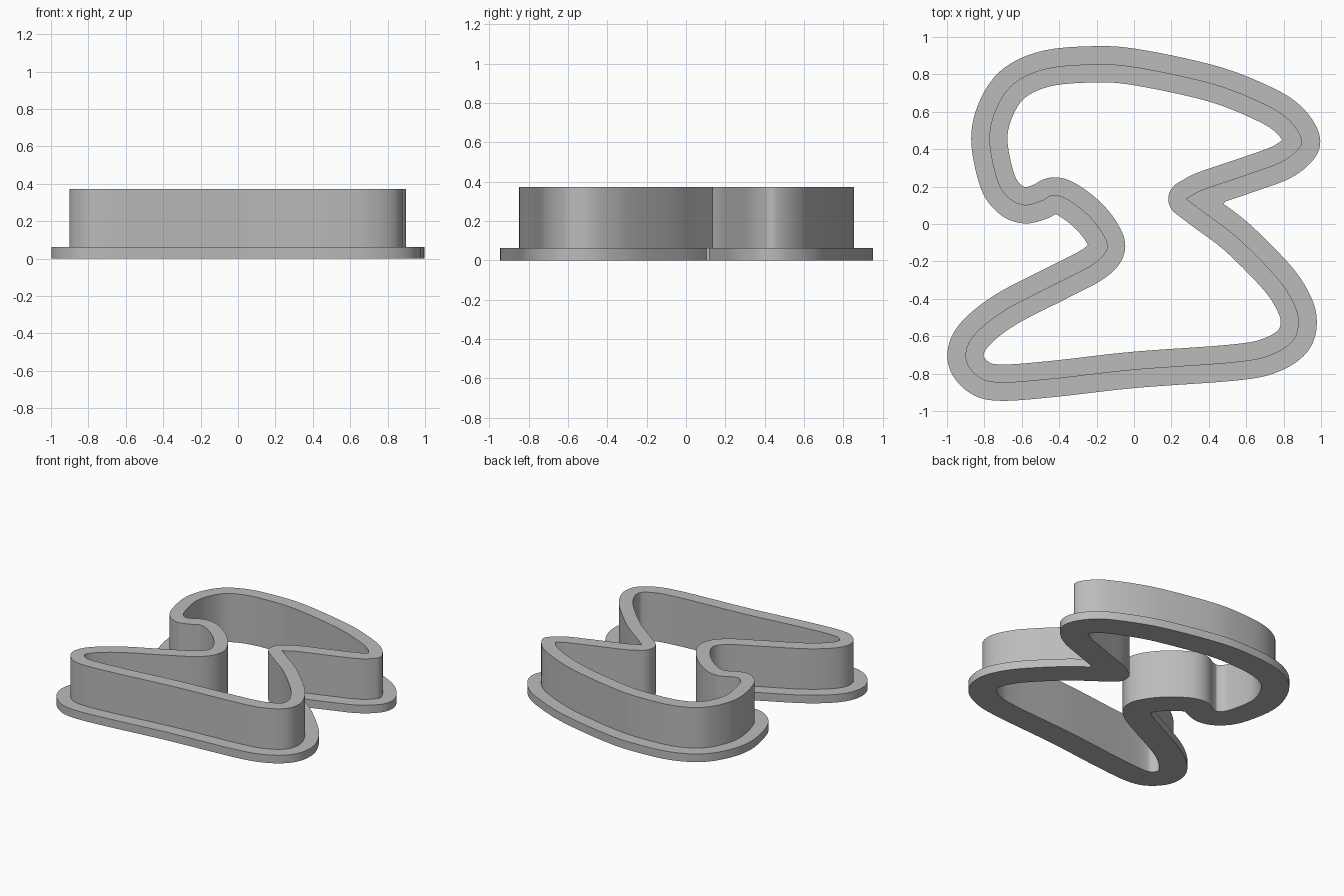
import bpy
import bmesh
import math
from mathutils import Vector
from mathutils.geometry import tessellate_polygon

cube = bpy.data.objects.get("Cube")
if cube:
    bpy.data.objects.remove(cube, do_unlink=True)

BAND = 0.097       # width of the wall and of the flange around it
FLANGE_TOP = 0.062
WALL_TOP = 0.372
STEPS = 10

# Outer outline of the wall, clockwise from its one sharp corner, in hundredths
OUTLINE = [
    (28, 13.4), (38, 5.9), (55, -7), (75, -27), (84, -39.5), (88, -51), (85.3, -62),
    (73.5, -70), (54, -74), (0, -78), (-45, -83), (-72, -84.8), (-83.5, -81.5),
    (-90, -72), (-86, -60), (-69, -46), (-41, -31.5), (-22, -21.5), (-14.6, -13.4),
    (-17, -5), (-25, 5), (-36, 13.2), (-43.4, 15.2), (-50, 12), (-58.4, 10),
    (-66.4, 13.4), (-73, 23), (-77.3, 44), (-74.4, 60), (-65, 74.5), (-48, 82.8),
    (-24, 85.3), (0, 84), (42, 75), (70, 64), (83, 55.5), (89.8, 45), (86.5, 38.5),
    (78, 32.6), (65, 27.8), (54, 24), (37, 18.2),
]


def smooth_path(points):
    """Catmull-Rom through the points, keeping the first point as a corner."""
    pts = [Vector(p) / 100 for p in points]
    pts.append(pts[0])
    pts = [2 * pts[0] - pts[1]] + pts + [2 * pts[-1] - pts[-2]]
    path = []
    for a, b, c, d in zip(pts, pts[1:], pts[2:], pts[3:]):
        for i in range(STEPS):
            t = i / STEPS
            path.append(0.5 * (2 * b + (c - a) * t
                               + (2 * a - 5 * b + 4 * c - d) * t ** 2
                               + (3 * b - a - 3 * c + d) * t ** 3))
    return path


def offset_path(path, distance):
    """Parallel outline: arcs round the corners, crossed-over parts removed."""
    result = []
    for i, p in enumerate(path):
        before = (p - path[i - 1]).normalized()
        after = (path[(i + 1) % len(path)] - p).normalized()
        start = math.atan2(before.x, -before.y)
        turn = math.atan2(before.cross(after), before.dot(after))
        start = math.atan2(before.y, before.x) + math.pi / 2
        fan = max(1, round(abs(turn) / 0.2))
        for k in range(fan):
            angle = start + turn * (k + 0.5) / fan
            q = p + distance * Vector((math.cos(angle), math.sin(angle)))
            clear = min((q - s).length for s in path) > abs(distance) - 0.0008
            if clear and (not result or (q - result[-1]).length > 0.004):
                result.append(q)
    return result


def make_material(name, colour):
    mat = bpy.data.materials.new(name)
    mat.use_nodes = True
    mat.diffuse_color = colour
    mat.node_tree.nodes["Principled BSDF"].inputs["Base Color"].default_value = colour
    return mat


def lift(path, z):
    return [Vector((p.x, p.y, z)) for p in path]


def add_side(bm, path, low, high):
    """Upright strip following a closed outline."""
    bottom = [bm.verts.new(p) for p in lift(path, low)]
    top = [bm.verts.new(p) for p in lift(path, high)]
    for i in range(len(path)):
        bm.faces.new((bottom[i - 1], bottom[i], top[i], top[i - 1]))


def add_band(bm, outer, inner, z):
    """Flat band between two closed outlines."""
    loops = [lift(outer, z), lift(inner, z)]
    verts = [bm.verts.new(p) for loop in loops for p in loop]
    for tri in tessellate_polygon(loops):
        bm.faces.new([verts[i] for i in tri])


wall_line = smooth_path(OUTLINE)
flange_line = offset_path(wall_line, BAND)
hole_line = offset_path(wall_line, -BAND)

bm = bmesh.new()
# Flange: underside, rim and step
add_band(bm, flange_line, hole_line, 0)
add_side(bm, flange_line, 0, FLANGE_TOP)
add_band(bm, flange_line, wall_line, FLANGE_TOP)
# Wall: outside, top and inside
add_side(bm, wall_line, FLANGE_TOP, WALL_TOP)
add_band(bm, wall_line, hole_line, WALL_TOP)
add_side(bm, hole_line, 0, WALL_TOP)
bmesh.ops.remove_doubles(bm, verts=bm.verts, dist=0.0001)
bmesh.ops.recalc_face_normals(bm, faces=bm.faces)

mesh = bpy.data.meshes.new("flanged_cutter_wall")
bm.to_mesh(mesh)
bm.free()
mesh.materials.append(make_material("plain_grey", (0.5, 0.5, 0.5, 1)))
cutter = bpy.data.objects.new("flanged_cutter_wall", mesh)
bpy.context.collection.objects.link(cutter)

bpy.ops.object.select_all(action="DESELECT")
cutter.select_set(True)
bpy.context.view_layer.objects.active = cutter
bpy.ops.object.shade_smooth_by_angle(angle=math.radians(30))
